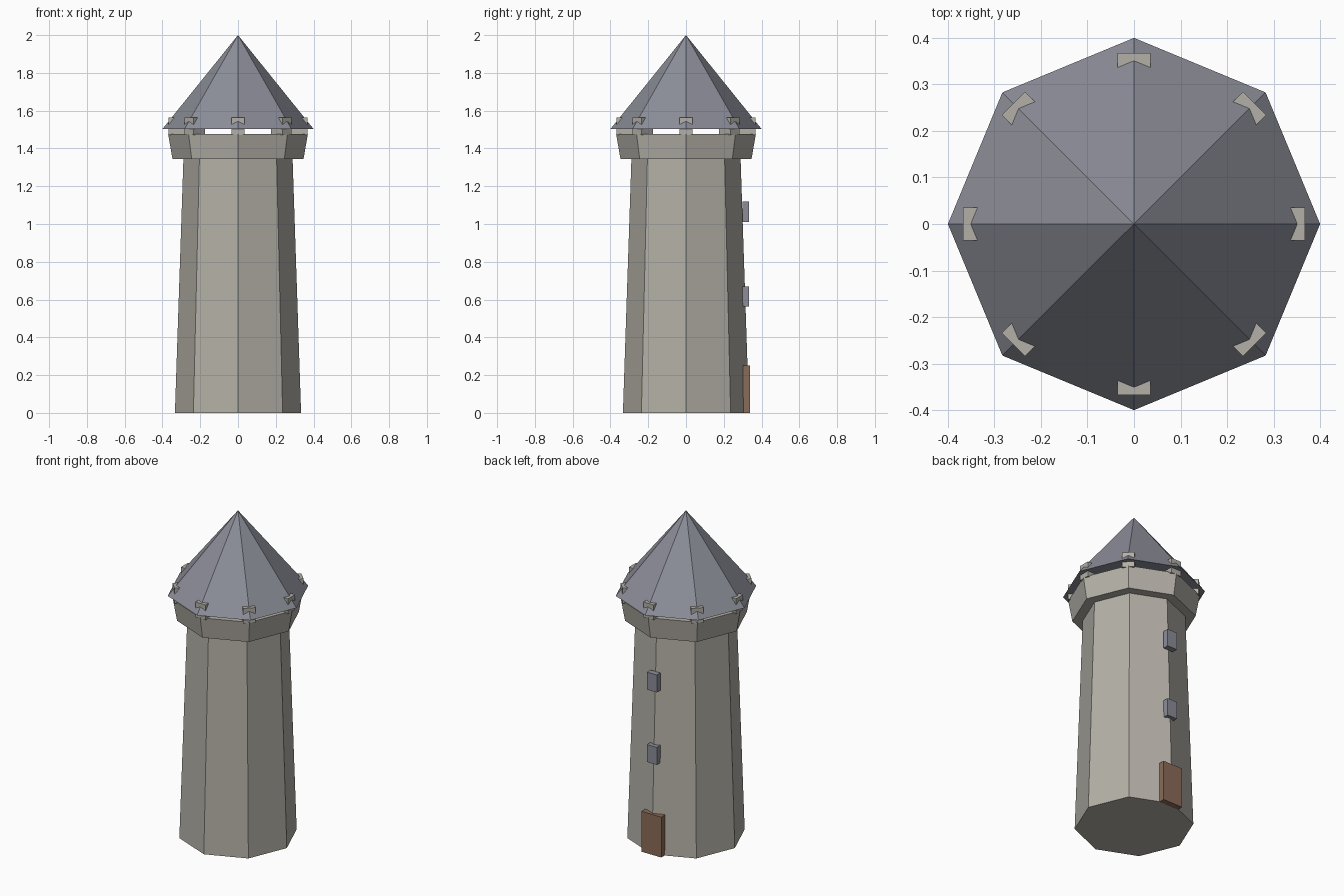
import bpy, bmesh, math
from mathutils import Matrix

if "Cube" in bpy.data.objects:
    bpy.data.objects.remove(bpy.data.objects["Cube"])


def material(name, rgb):
    m = bpy.data.materials.new(name)
    m.diffuse_color = (*rgb, 1)
    m.use_nodes = True
    m.node_tree.nodes["Principled BSDF"].inputs["Base Color"].default_value = m.diffuse_color
    return m


stone = material("stone", (0.456, 0.434, 0.386))
slate = material("slate", (0.262, 0.270, 0.314))
wood = material("wood", (0.254, 0.150, 0.098))


def finish(name, bm, mat):
    me = bpy.data.meshes.new(name)
    bm.to_mesh(me)
    bm.free()
    me.materials.append(mat)
    ob = bpy.data.objects.new(name, me)
    bpy.context.collection.objects.link(ob)
    return ob


def octagon(name, r0, r1, z0, z1, mat):
    """Eight-sided frustum with corners on the x and y axes."""
    bm = bmesh.new()
    rings = [[bm.verts.new((r * math.cos(i * math.pi / 4), r * math.sin(i * math.pi / 4), z))
              for i in range(8)] for r, z in ((r0, z0), (r1, z1)) if r > 0]
    bm.faces.new(rings[0][::-1])
    if r1 > 0:
        bm.faces.new(rings[1])
    else:
        tip = bm.verts.new((0, 0, z1))
    for i in range(8):
        j = (i + 1) % 8
        a, b = rings[0][i], rings[0][j]
        bm.faces.new((a, b, rings[1][j], rings[1][i]) if r1 > 0 else (a, b, tip))
    return finish(name, bm, mat)


def box(name, lo, hi, mat, angle=0):
    bm = bmesh.new()
    bmesh.ops.create_cube(bm, size=1)
    for v in bm.verts:
        v.co = [(l + h) / 2 + c * (h - l) for l, h, c in zip(lo, hi, v.co)]
    bm.transform(Matrix.Rotation(angle, 4, 'Z'))
    return finish(name, bm, mat)


# Tapered shaft, flared parapet and pointed roof
octagon("tower_shaft", 0.334, 0.289, 0, 1.345, stone)
octagon("parapet", 0.347, 0.37, 1.345, 1.477, stone)
octagon("roof", 0.4, 0, 1.503, 2, slate)

# Battlement blocks at the corners, poking through the roof edge
for i in range(8):
    box(f"battlement_{i + 1}", (0.283, -0.035, 1.47), (0.367, 0.035, 1.564), stone, i * math.pi / 4)

# Door and windows on the back corner
box("door", (-0.068, 0.302, 0), (0.068, 0.339, 0.25), wood)
for name, z in (("lower_window", 0.562), ("upper_window", 1.01)):
    box(name, (-0.034, 0.299, z), (0.034, 0.334, z + 0.108), slate)
